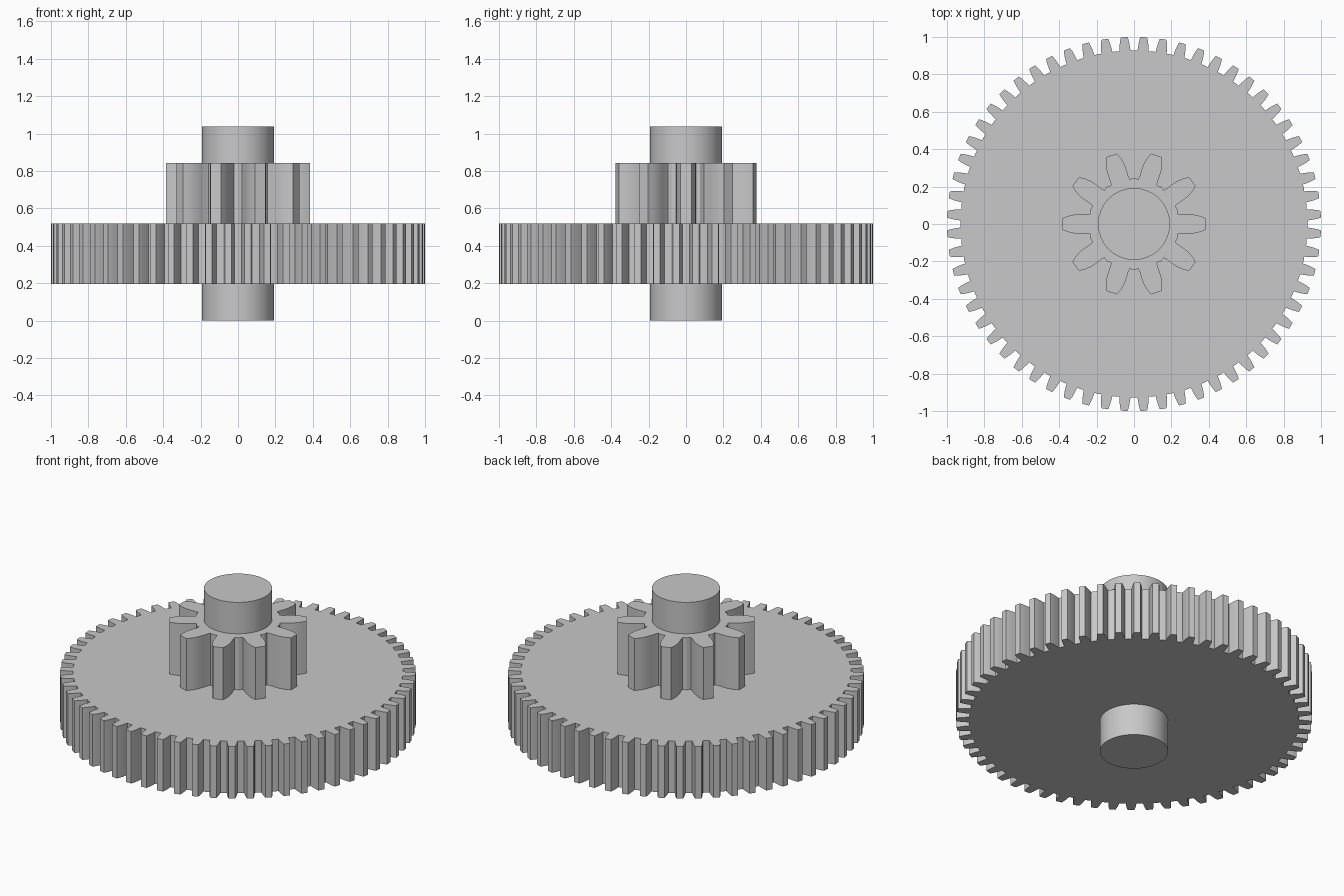
import bpy, bmesh
from math import sin, cos, radians

if "Cube" in bpy.data.objects:
    bpy.data.objects.remove(bpy.data.objects["Cube"], do_unlink=True)

grey = bpy.data.materials.new("plain grey")
grey.use_nodes = True
grey.diffuse_color = (0.58, 0.58, 0.58, 1)
grey.node_tree.nodes["Principled BSDF"].inputs["Base Color"].default_value = grey.diffuse_color


def prism(name, outline, bottom, top):
    """Extrude a closed (x, y) outline between two heights."""
    bm = bmesh.new()
    base = bm.faces.new([bm.verts.new((x, y, bottom)) for x, y in outline])
    result = bmesh.ops.extrude_face_region(bm, geom=[base], use_keep_orig=True)
    raised = [v for v in result["geom"] if isinstance(v, bmesh.types.BMVert)]
    bmesh.ops.translate(bm, verts=raised, vec=(0, 0, top - bottom))
    bmesh.ops.recalc_face_normals(bm, faces=bm.faces[:])
    mesh = bpy.data.meshes.new(name)
    bm.to_mesh(mesh)
    bm.free()
    mesh.materials.append(grey)
    obj = bpy.data.objects.new(name, mesh)
    bpy.context.collection.objects.link(obj)
    bpy.ops.object.select_all(action="DESELECT")
    obj.select_set(True)
    bpy.context.view_layer.objects.active = obj
    bpy.ops.object.shade_smooth_by_angle(angle=radians(25))
    return obj


def gear_outline(teeth, start, flank, root):
    """Repeat a mirrored tooth; flank is (half angle, radius) from root to tip."""
    points = []
    for i in range(teeth):
        middle = start + 360 * i / teeth
        side = [(middle - a, r) for a, r in flank]
        other = [(middle + a, r) for a, r in reversed(flank)]
        gap = [(middle + 180 / teeth, root)]
        points += [(r * cos(radians(a)), r * sin(radians(a))) for a, r in side + other + gap]
    return points


# Large wheel with sixty teeth
prism("large_gear", gear_outline(
    60, 3, [(1.85, 0.927), (1.71, 0.945), (1.5, 0.968), (1.28, 0.985), (1.03, 1.0)], 0.928),
    0.197, 0.52)

# Small pinion with ten teeth
prism("small_gear", gear_outline(
    10, 0, [(12.6, 0.24), (11.0, 0.262), (10.2, 0.29), (9.0, 0.322), (7.0, 0.355), (4.35, 0.387)], 0.246),
    0.5, 0.843)

# Round shaft through both gears
prism("shaft", [(0.192 * cos(radians(a)), 0.192 * sin(radians(a))) for a in range(0, 360, 5)], 0, 1.038)
